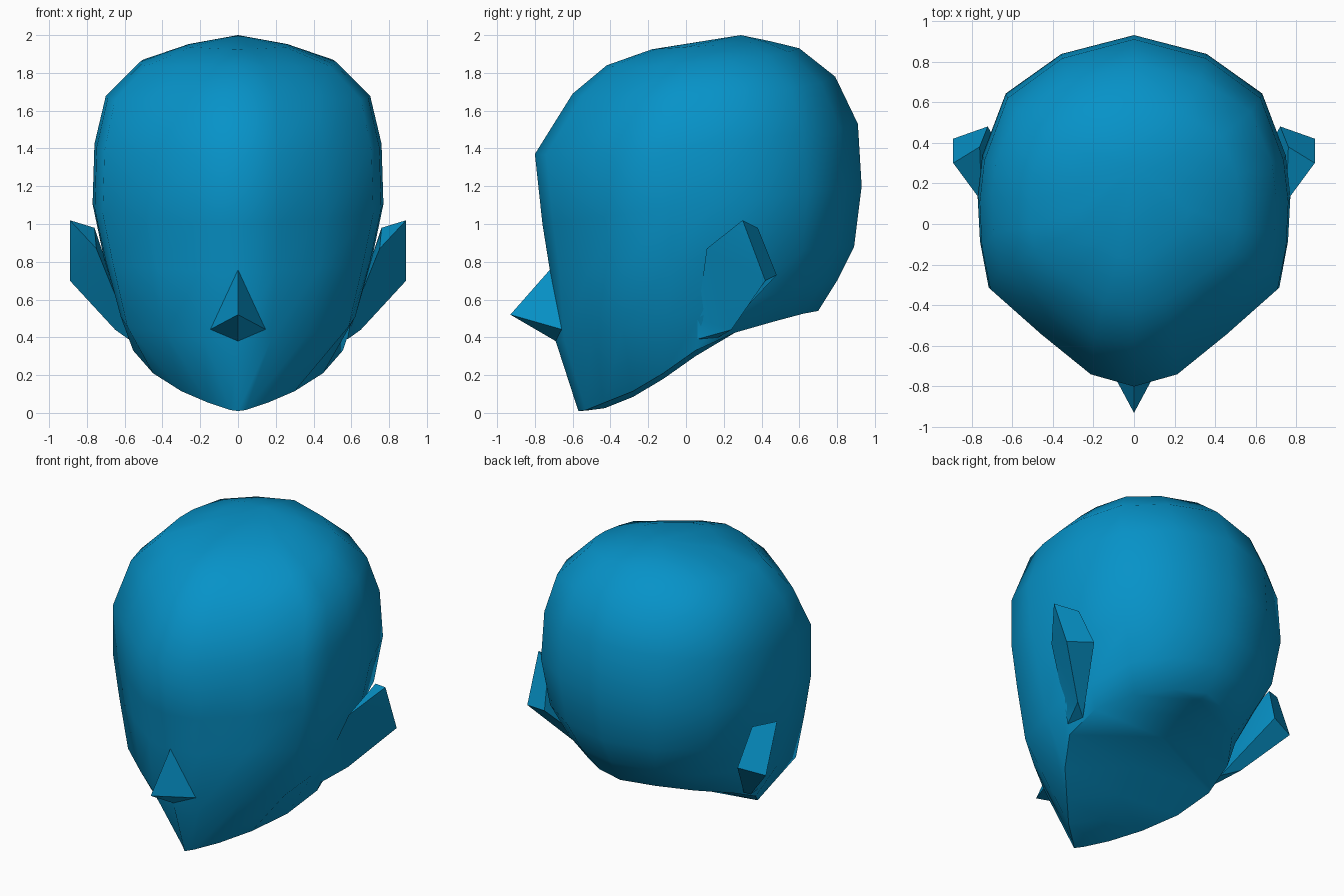
import bpy, bmesh, math

if "Cube" in bpy.data.objects:
    bpy.data.objects.remove(bpy.data.objects["Cube"])

blue = bpy.data.materials.new("blue")
blue.diffuse_color = (0.002, 0.29, 0.58, 1)
blue.use_nodes = True
blue.node_tree.nodes["Principled BSDF"].inputs["Base Color"].default_value = blue.diffuse_color


def make(name, verts, faces, angle):
    me = bpy.data.meshes.new(name)
    me.from_pydata(verts, [], faces)
    bm = bmesh.new()
    bm.from_mesh(me)
    bmesh.ops.recalc_face_normals(bm, faces=bm.faces)
    bm.to_mesh(me)
    bm.free()
    ob = bpy.data.objects.new(name, me)
    bpy.context.collection.objects.link(ob)
    me.materials.append(blue)
    bpy.ops.object.select_all(action='DESELECT')
    ob.select_set(True)
    bpy.context.view_layer.objects.active = ob
    bpy.ops.object.shade_smooth_by_angle(angle=math.radians(angle))
    return ob


def closed(half):
    """Complete a half ring (front centre to back centre) with its mirror."""
    return half + [(-x, y, z) for x, y, z in half[-2:0:-1]]


# plan outline: (share of half width, share of depth), front to back
plan = [(0, 0), (.28, .035), (.6, .15), (.93, .28), (.985, .4),
        (1, .53), (.97, .65), (.82, .83), (.465, .945), (0, 1)]

# jaw line, chin to nape
jaw = [(0, -.57, .01), (.04, -.53, .015), (.16, -.43, .055), (.3, -.28, .115),
       (.45, -.12, .21), (.555, .05, .33), (.53, .26, .425), (.39, .47, .485),
       (.21, .62, .525), (0, .7, .54)]

# tilted levels: front y, front z, back y, back z, half width,
# drop at the sides, depth factor of the face, width factor of the rear
levels = [(-.69, .38, .80, .70, .63, 0, .85, .94),
          (-.72, .75, .89, .88, .71, 0, .88, 1),
          (-.76, 1.0, .93, 1.2, .77, 0, .95, 1),
          (-.80, 1.37, .91, 1.53, .76, .03, 1, 1),
          (-.60, 1.69, .79, 1.78, .70, .06, 1, 1),
          (-.42, 1.84, .60, 1.93, .52, .03, 1, 1),
          (-.18, 1.925, .45, 1.967, .27, 0, 1, 1)]

# head: lofted rings, bridged across underneath and closed by a crown point
rings = [closed(jaw)]
for yf, zf, yb, zb, w, drop, face, rear in levels:
    half = []
    for px, t in plan:
        x = w * px * (rear if t > .6 else 1)
        t *= face if t < .35 else 1
        half.append((x, yf + (yb - yf) * t, zf + (zb - zf) * t - drop * px))
    rings.append(closed(half))
n = len(rings[0])
verts = [v for r in rings for v in r]
last = len(verts) - n
crown, m = len(verts), n // 2
faces = []
for i in range(n):
    j = (i + 1) % n
    for k in range(0, last, n):
        faces.append((k + i, k + j, k + n + j, k + n + i))
    faces.append((last + i, last + j, crown))
# underside: a centre line slightly below the jaw line
verts.append((0, .29, 2.0))
keel = [0]
for i in range(1, m):
    keel.append(len(verts))
    x, y, z = jaw[i]
    verts.append((0, y, max(.012, z - (.03 if i < 6 else 0))))
keel.append(m)
for i in range(m):
    for a, b in ((i, i + 1), ((n - i) % n, n - i - 1)):
        f = [a, b, keel[i + 1], keel[i]]
        faces.append(tuple(dict.fromkeys(f)))
make("head", verts, faces, 60)

# nose: wedge with a sloping ridge
make("nose", [(0, -.71, .77), (0, -.93, .52), (0, -.69, .38),
              (.15, -.65, .44), (-.15, -.65, .44), (0, -.6, .6)],
     [(0, 1, 3), (0, 4, 1), (1, 2, 3), (1, 4, 2), (0, 3, 5), (0, 5, 4),
      (2, 5, 3), (2, 4, 5)], 45)

# ears: flared plate with a chamfered back rim, rooted inside the head
ear = [(.75, .11, .87), (.89, .30, 1.02), (.89, .42, .70), (.65, .24, .44),
       (.58, .06, .39), (.76, .38, .98), (.72, .48, .73), (.55, .17, .40),
       (.60, .06, .50)]
ear_faces = [(0, 1, 2), (0, 2, 3, 8), (8, 3, 4), (0, 5, 1), (1, 5, 6, 2),
             (2, 6, 7, 3), (3, 7, 4), (0, 8, 5), (5, 8, 6), (6, 8, 7), (8, 4, 7)]
for side, name in ((1, "ear_left"), (-1, "ear_right")):
    make(name, [(side * x, y, z) for x, y, z in ear], ear_faces, 30)
